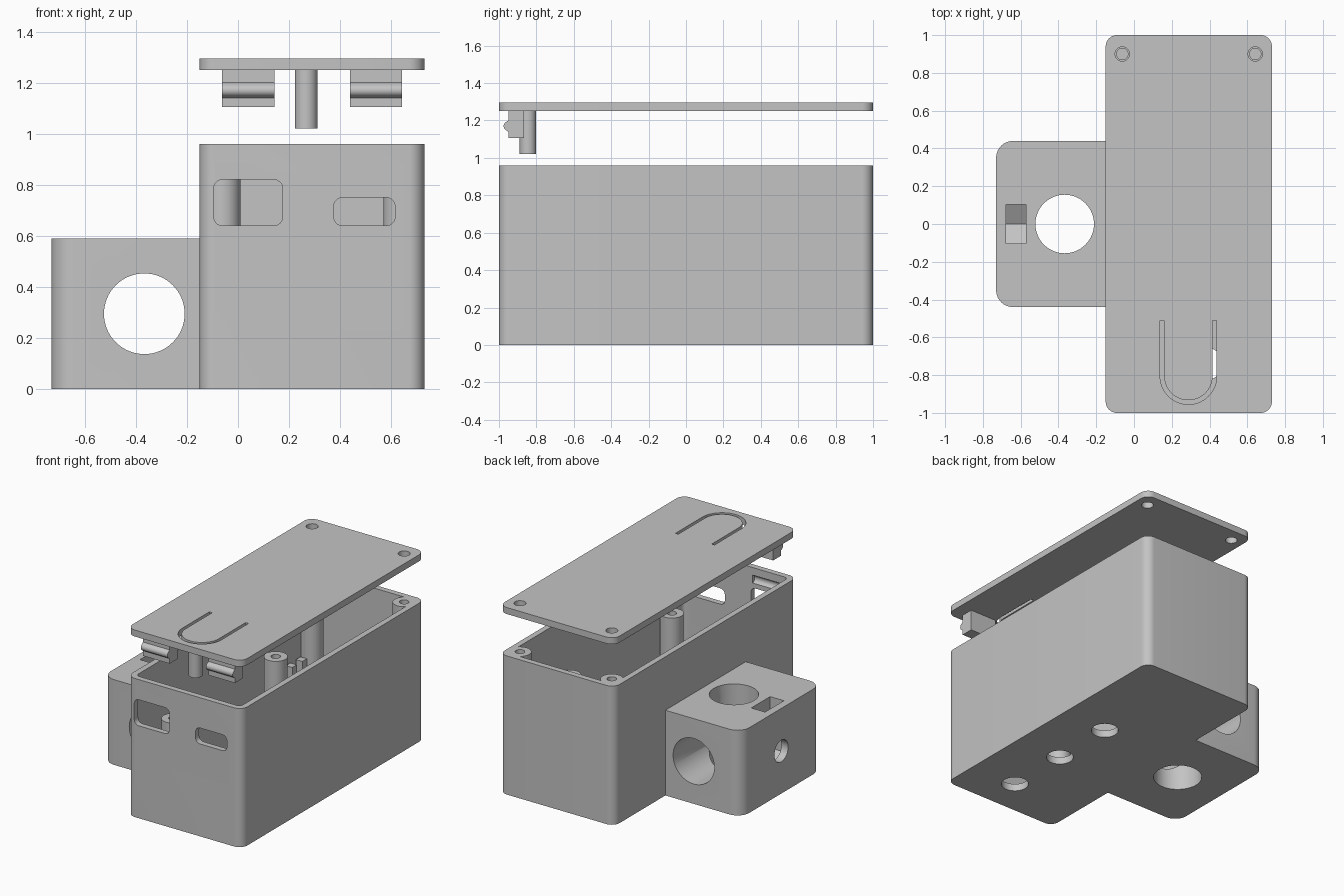
import bpy, bmesh, math

cube = bpy.data.objects.get("Cube")
if cube:
    bpy.data.objects.remove(cube, do_unlink=True)

grey = bpy.data.materials.new("light grey plastic")
grey.use_nodes = True
grey.diffuse_color = (0.55, 0.55, 0.55, 1)
grey.node_tree.nodes["Principled BSDF"].inputs["Base Color"].default_value = (0.55, 0.55, 0.55, 1)


def arc(cx, cy, r, a0, a1, n):
    return [(cx + r * math.cos(math.radians(a0 + (a1 - a0) * i / n)),
             cy + r * math.sin(math.radians(a0 + (a1 - a0) * i / n))) for i in range(n + 1)]


def circle(cx, cy, r, n=64):
    return arc(cx, cy, r, 0, 360, n)[:-1]


def rounded(x0, x1, y0, y1, radii, n=10):
    """Rectangle outline; radii run from the (x1, y1) corner counter-clockwise."""
    corners = [(x1, y1, -1, -1), (x0, y1, 1, -1), (x0, y0, 1, 1), (x1, y0, -1, 1)]
    pts = []
    for i, ((x, y, sx, sy), r) in enumerate(zip(corners, radii)):
        if r == 0:
            pts.append((x, y))
        else:
            pts += arc(x + sx * r, y + sy * r, r, 90 * i, 90 * i + 90, n)
    return pts


def prism(name, outline, lo, hi, axis="z"):
    """Extrude a 2D outline along an axis."""
    place = {"x": lambda u, v, w: (w, u, v),
             "y": lambda u, v, w: (u, w, v),
             "z": lambda u, v, w: (u, v, w)}[axis]
    bm = bmesh.new()
    a = [bm.verts.new(place(u, v, lo)) for u, v in outline]
    b = [bm.verts.new(place(u, v, hi)) for u, v in outline]
    bm.faces.new(a)
    bm.faces.new(b[::-1])
    for i in range(len(a)):
        j = (i + 1) % len(a)
        bm.faces.new((a[i], b[i], b[j], a[j]))
    bmesh.ops.recalc_face_normals(bm, faces=bm.faces)
    mesh = bpy.data.meshes.new(name)
    bm.to_mesh(mesh)
    bm.free()
    mesh.materials.append(grey)
    obj = bpy.data.objects.new(name, mesh)
    bpy.context.collection.objects.link(obj)
    return obj


def activate(obj):
    bpy.ops.object.select_all(action="DESELECT")
    obj.select_set(True)
    bpy.context.view_layer.objects.active = obj


def combine(target, tool, operation="DIFFERENCE"):
    """Apply a boolean and drop the tool."""
    mod = target.modifiers.new("boolean", "BOOLEAN")
    mod.operation = operation
    mod.solver = "EXACT"
    mod.object = tool
    activate(target)
    bpy.ops.object.modifier_apply(modifier=mod.name)
    bpy.data.objects.remove(tool, do_unlink=True)


X0, X1, TOP = -0.15, 0.73, 0.96
WALL, FLOOR = 0.04, 0.05
SCREWS = [(-0.062, 0.9), (0.642, 0.9)]

# Open case
case = prism("case", rounded(X0, X1, -1, 1, [0.06] * 4), 0, TOP)
combine(case, prism("cavity", rounded(X0 + WALL, X1 - WALL, -1 + WALL, 1 - WALL, [0.03] * 4),
                    FLOOR, TOP + 0.1))

# Screw bosses in the back corners
for x, y in SCREWS:
    combine(case, prism("boss", circle(x, y, 0.072), FLOOR - 0.02, TOP), "UNION")
    combine(case, prism("boss_hole", circle(x, y, 0.03, 32), 0.5, TOP + 0.1))

# Port windows in the front wall
for x0, x1, z0, z1 in [(-0.095, 0.175, 0.64, 0.82), (0.375, 0.615, 0.64, 0.75)]:
    combine(case, prism("window", rounded(x0, x1, z0, z1, [0.035] * 4), -1.1, -0.94, "y"))

# Round holes in the floor
for y in (0.16, -0.29, -0.74):
    combine(case, prism("floor_hole", circle(0.38, y, 0.087), -0.1, FLOOR + 0.1))

# Grooves inside the front wall that receive the clips
CLIPS = [(-0.062, 0.142), (0.438, 0.642)]
for x0, x1 in CLIPS:
    combine(case, prism("groove", circle(-0.955, 0.88, 0.028, 24), x0 - 0.02, x1 + 0.02, "x"))

# Hollow board posts standing on the floor
for i, (x, y) in enumerate([(0.016, 0.39), (0.62, 0.39), (0.016, -0.73), (0.62, -0.73)]):
    post = prism(f"board_post_{i + 1}", circle(x, y, 0.075, 48), FLOOR - 0.01, 0.61)
    combine(post, prism("post_hole", circle(x, y, 0.03, 32), 0.3, 0.7))

# Small pegs beside the left wall
for i, y in enumerate((0.69, 0.8)):
    prism(f"floor_peg_{i + 1}", rounded(-0.1, -0.05, y - 0.025, y + 0.025, [0] * 4), FLOOR - 0.01, 0.41)

# Side mounting block with crossing tube holes
block = prism("side_block", rounded(-0.73, X0, -0.44, 0.44, [0, 0.09, 0.09, 0]), 0, 0.59)
combine(block, prism("upright_hole", circle(-0.367, 0, 0.155), -0.1, 0.7))
combine(block, prism("cross_hole", circle(-0.367, 0.295, 0.158), -0.6, 0.6, "y"))
combine(block, prism("clamp_screw_hole", circle(0, 0.295, 0.075, 48), -0.8, -0.4, "x"))
nut = [(-0.103, 0.7), (-0.103, 0.235), (0, 0.176), (0.103, 0.235), (0.103, 0.7)]
combine(block, prism("nut_slot", nut, -0.678, -0.572, "x"))

# Lid hovering above the case
LID0, LID1 = 1.25, 1.295
lid = prism("lid", rounded(X0, X1, -1, 1, [0.06] * 4), LID0, LID1)
for x, y in SCREWS:
    combine(lid, prism("lid_hole", circle(x, y, 0.038, 32), 1.2, 1.4))

# U-shaped cut that frees a springy push tab
CX, CY = 0.288, -0.805
u_cut = [(CX - 0.15, -0.51)] + arc(CX, CY, 0.15, 180, 360, 32) + [(CX + 0.15, -0.51),
         (CX + 0.128, -0.51)] + arc(CX, CY, 0.128, 360, 180, 32) + [(CX - 0.128, -0.51)]
combine(lid, prism("tab_cut", u_cut, 1.2, 1.4))

# Push rod under the tab
prism("push_rod", circle(0.267, -0.845, 0.044, 48), 1.02, LID0 + 0.01)

# Snap clips with a rounded ridge on the front
for i, (x0, x1) in enumerate(CLIPS):
    profile = [(-0.865, LID0 + 0.01), (-0.865, 1.105), (-0.95, 1.105), (-0.95, 1.14)]
    profile += arc(-0.95, 1.17, 0.025, 240, 120, 10) + [(-0.95, 1.2), (-0.95, LID0 + 0.01)]
    prism(f"snap_clip_{i + 1}", profile, x0, x1, "x")

# Smooth curved walls, crisp edges
for obj in list(bpy.context.collection.objects):
    if obj.type == "MESH" and grey.name in obj.data.materials:
        activate(obj)
        bpy.ops.object.shade_smooth_by_angle(angle=math.radians(30))
